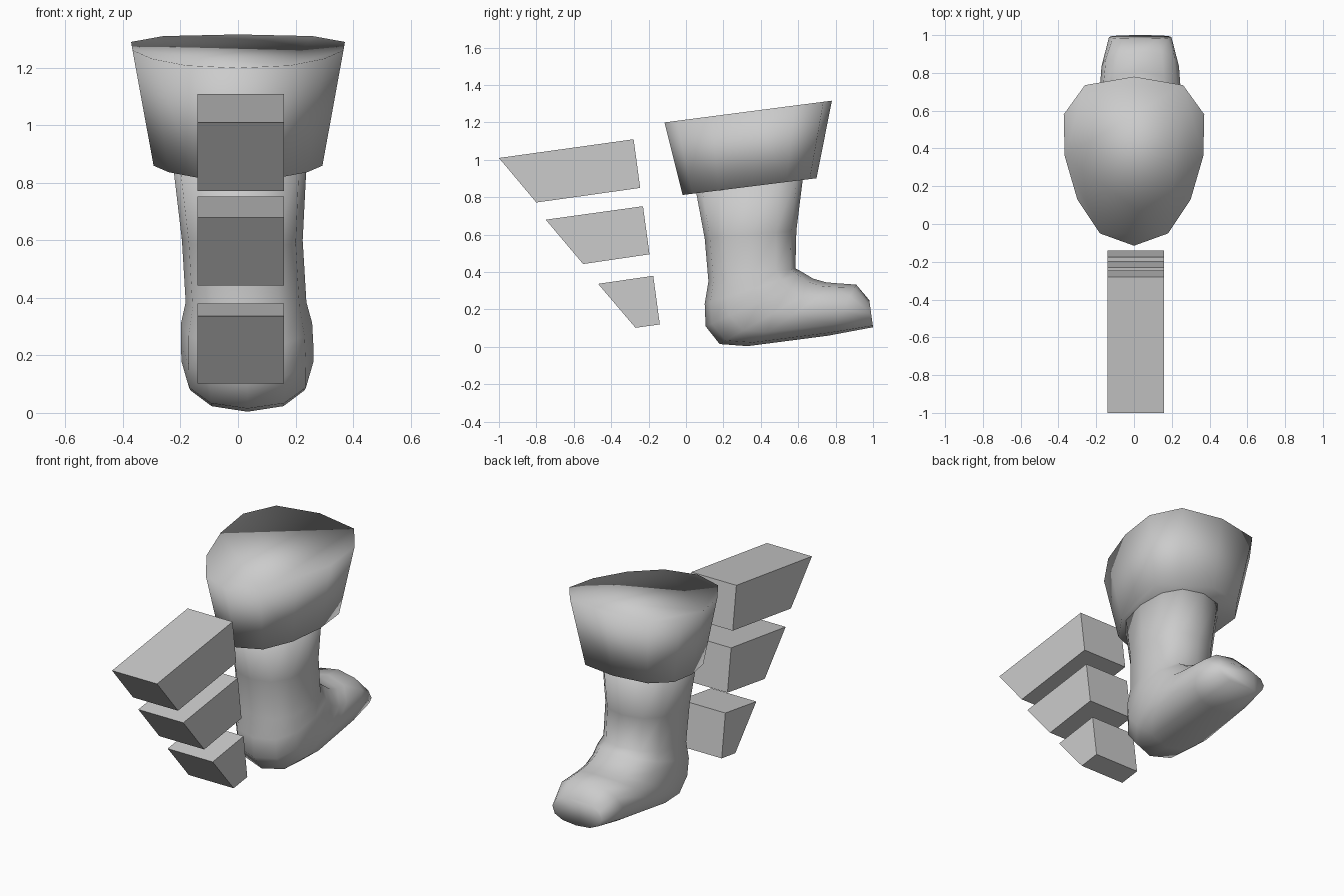
import bpy, bmesh, math
from mathutils import Vector

if "Cube" in bpy.data.objects:
    bpy.data.objects.remove(bpy.data.objects["Cube"])

grey = bpy.data.materials.new("plain_grey")
grey.diffuse_color = (0.6, 0.6, 0.6, 1)
grey.use_nodes = True
grey.node_tree.nodes["Principled BSDF"].inputs["Base Color"].default_value = grey.diffuse_color


def loft(name, rings, smooth):
    """Skin a list of equal-length rings and close both ends."""
    bm = bmesh.new()
    loops = [[bm.verts.new(p) for p in ring] for ring in rings]
    n = len(loops[0])
    for a, b in zip(loops, loops[1:]):
        for i in range(n):
            j = (i + 1) % n
            bm.faces.new((a[i], a[j], b[j], b[i]))
    bm.faces.new(loops[0][::-1])
    bm.faces.new(loops[-1])
    bmesh.ops.recalc_face_normals(bm, faces=bm.faces[:])
    for f in bm.faces:
        f.smooth = smooth
    mesh = bpy.data.meshes.new(name)
    bm.to_mesh(mesh)
    bm.free()
    mesh.materials.append(grey)
    obj = bpy.data.objects.new(name, mesh)
    bpy.context.collection.objects.link(obj)
    return obj


# Flared cuff: tilted egg-shaped outline, narrower at the bottom
half = [(0.26, 0.735), (0.372, 0.58), (0.367, 0.36), (0.30, 0.13), (0.18, -0.05)]
outline = [(0, 0.78)] + half + [(0, -0.115)] + [(-x, y) for x, y in half[::-1]]
cuff_top = [(x, y, 1.2 + 0.13 * (y + 0.115)) for x, y in outline]
cuff_bottom = []
for x, y in outline:
    yb = 0.34 + (y - 0.3325) * 0.8
    cuff_bottom.append((x * 0.8, yb, 0.812 + 0.125 * (yb + 0.02)))
loft("cuff", [cuff_bottom, cuff_top], True)

# Boot: cross-sections turning from the leg into the foot
# (heel-side y, z), (instep-side y, z), half width, centre x
sections = [
    ((0.05, 0.85), (0.63, 0.94), 0.235, 0.005),
    ((0.10, 0.58), (0.59, 0.62), 0.21, 0.015),
    ((0.12, 0.35), (0.585, 0.42), 0.21, 0.028),
    ((0.10, 0.23), (0.63, 0.395), 0.228, 0.03),
    ((0.105, 0.11), (0.68, 0.365), 0.23, 0.032),
    ((0.18, 0.015), (0.75, 0.345), 0.23, 0.033),
    ((0.33, 0.004), (0.81, 0.34), 0.225, 0.033),
    ((0.76, 0.06), (0.91, 0.333), 0.205, 0.033),
    ((1.0, 0.105), (0.98, 0.25), 0.165, 0.033),
]


def rounded(v):
    return math.copysign(abs(v) ** 0.85, v)


rings = []
for heel, instep, width, cx in sections:
    a, b = Vector((cx, *heel)), Vector((cx, *instep))
    mid, arm = (a + b) / 2, (b - a) / 2
    rings.append([mid + arm * rounded(math.cos(t)) + Vector((width * rounded(math.sin(t)), 0, 0))
                  for t in (math.tau * i / 12 for i in range(12))])
loft("boot", rings, True)

# Three slanted blocks stacked in front
blocks = {
    "upper_block": [(-1.0, 1.01), (-0.28, 1.11), (-0.245, 0.85), (-0.80, 0.772)],
    "middle_block": [(-0.75, 0.68), (-0.23, 0.752), (-0.195, 0.495), (-0.55, 0.443)],
    "lower_block": [(-0.47, 0.337), (-0.175, 0.38), (-0.14, 0.12), (-0.27, 0.102)],
}
for name, profile in blocks.items():
    loft(name, [[(x, y, z) for y, z in profile] for x in (-0.14, 0.16)], False)
